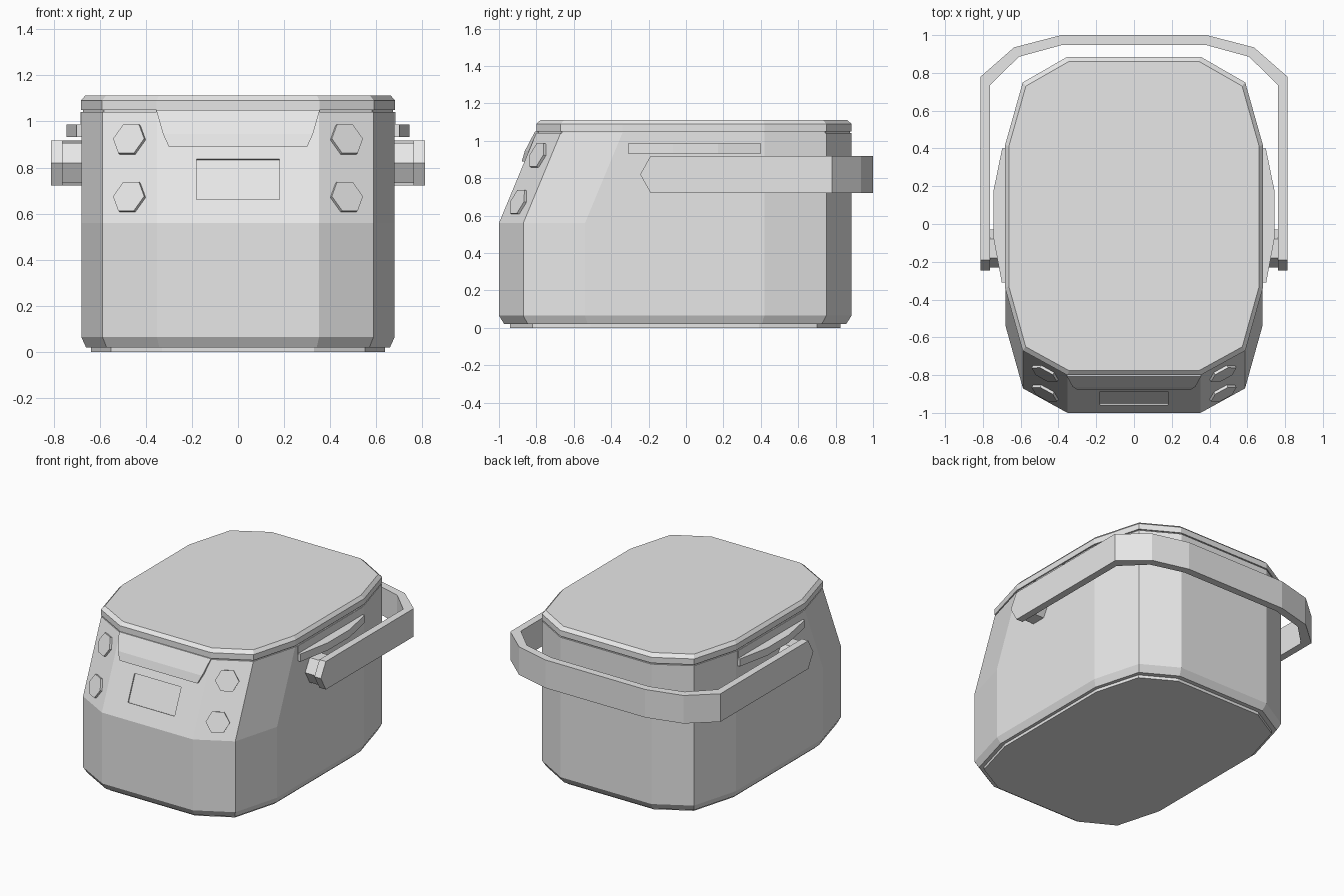
import bpy, bmesh
from math import pi, cos, sin
from mathutils import Vector, Matrix

if "Cube" in bpy.data.objects:
    bpy.data.objects.remove(bpy.data.objects["Cube"], do_unlink=True)

GREY = (0.8, 0.8, 0.8, 1)
grey = bpy.data.materials.new("plain grey")
grey.use_nodes = True
grey.diffuse_color = GREY
grey.node_tree.nodes["Principled BSDF"].inputs["Base Color"].default_value = GREY


def loft(name, rings, caps=True):
    """Join equal-length rings of points into a flat-shaded solid."""
    bm = bmesh.new()
    vs = [[bm.verts.new(p) for p in ring] for ring in rings]
    n = len(vs[0])
    for a, b in zip(vs, vs[1:]):
        for i in range(n):
            j = (i + 1) % n
            bm.faces.new((a[i], a[j], b[j], b[i]))
    if caps:
        bm.faces.new(vs[0])
        bm.faces.new(vs[-1])
    bmesh.ops.remove_doubles(bm, verts=bm.verts, dist=0.0005)
    bmesh.ops.recalc_face_normals(bm, faces=bm.faces)
    mesh = bpy.data.meshes.new(name)
    bm.to_mesh(mesh)
    bm.free()
    mesh.materials.append(grey)
    obj = bpy.data.objects.new(name, mesh)
    bpy.context.collection.objects.link(obj)
    return obj


def outline(half, z, scale=1.0, mid=-0.06):
    """Mirror a half outline across x and scale it about its middle."""
    full = half + [(-x, y) for x, y in reversed(half)]
    return [(x * scale, mid + (y - mid) * scale, z) for x, y in full]


def on_plane(points, origin, u, v, n, depth):
    return [origin + u * a + v * b + n * depth for a, b in points]


# Body with sloping front
back = [(0.68, 0.42), (0.587, 0.75), (0.352, 0.885)]
low = [(0.352, -1.0), (0.588, -0.87), (0.68, -0.54)] + back
high = [(0.352, -0.8), (0.588, -0.67), (0.68, -0.34)] + back
body = loft("body", [outline(low, 0.02, 0.97), outline(low, 0.065), outline(low, 0.56),
                     outline(high, 1.042), outline(high, 1.042, 0.99, 0.04),
                     outline(high, 1.055, 0.99, 0.04)])
loft("base_plate", [outline(low, 0, 0.938), outline(low, 0.025, 0.938)])

# Lid with chamfered rim
lid = [(x * 1.003, y) for x, y in high]
loft("lid", [outline(lid, 1.05, 1, 0.04), outline(lid, 1.09, 1, 0.04),
             outline(lid, 1.112, 0.972, 0.04)])

# Shallow display recess in the slope
up = Vector((0, 0.2, 0.482)).normalized()
right = Vector((1, 0, 0))
out = right.cross(up)
centre = Vector((0, -1 + 0.19 * 0.415, 0.748))
w, h = 0.18, 0.095
rect = [(-w, -h), (w, -h), (w, h), (-w, h)]
cutter = loft("display_cutter", [on_plane(rect, centre, right, up, out, d) for d in (-0.008, 0.05)])
cutter.hide_render = True
mod = body.modifiers.new("display_recess", "BOOLEAN")
mod.operation = "DIFFERENCE"
mod.solver = "EXACT"
mod.object = cutter
bpy.context.view_layer.objects.active = body
bpy.ops.object.modifier_apply(modifier=mod.name)
bpy.data.objects.remove(cutter, do_unlink=True)

# Front latch flap
flap = [(1.05, 0.355, -0.807), (0.945, 0.325, -0.862), (0.89, 0.3, -0.878)]
loft("latch_flap", [[(-x, y, z), (x, y, z), (x, y + 0.06, z), (-x, y + 0.06, z)]
                    for z, x, y in flap])

# Hexagonal buttons on the angled front corners
hexagon = [(cos(i * pi / 3), sin(i * pi / 3)) for i in range(6)]
for side, label in ((1, "left"), (-1, "right")):
    along = Vector((side * 0.236, 0.13, 0)).normalized()
    slope = Vector((0, 0.2, 0.482))
    n = along.cross(slope).normalized() * side
    v = n.cross(along)
    for z, row in ((0.92, "upper"), (0.67, "lower")):
        c = Vector((side * 0.468, -1 + 0.116 * 0.551 + (z - 0.56) * 0.415, z))
        pts = [(x * 0.077, y * 0.077) for x, y in hexagon]
        loft(f"{row}_{label}_button", [on_plane(pts, c, along, v, n, d) for d in (-0.03, 0.015)])

    # Side grip ledge and the thin plate above it
    ledge = [(0.66, 0.4), (0.698, 0.4), (0.745, 0.17), (0.745, -0.07), (0.7, -0.31), (0.66, -0.31)]
    loft(f"{label}_grip_ledge", [[(side * x, y, z) for x, y in ledge] for z in (0.933, 0.986)])
    plate = [(0.66, 0.4), (0.684, 0.4), (0.684, -0.315), (0.66, -0.315)]
    loft(f"{label}_grip_plate", [[(side * x, y, z) for x, y in plate] for z in (0.98, 1.04)])

    # Handle pivot
    loft(f"{label}_handle_pivot", [[(side * x, -0.13 + a * 0.1, 0.82 + b * 0.1) for a, b in hexagon]
                                   for x in (0.66, 0.77)])

# Carrying handle: outer xy, inner xy, half height
path = [((0.812, -0.245), (0.762, -0.245), 0), ((0.812, -0.19), (0.762, -0.19), 0.098),
        ((0.812, 0.78), (0.762, 0.735), 0.098), ((0.635, 0.935), (0.61, 0.885), 0.098),
        ((0.385, 1.0), (0.38, 0.948), 0.098)]
stations = path + [((-a, b), (-c, d), e) for (a, b), (c, d), e in reversed(path)]
loft("carry_handle", [[(*o, 0.82 - e), (*o, 0.82 + e), (*i, 0.82 + e), (*i, 0.82 - e)]
                      for o, i, e in stations], caps=False)
